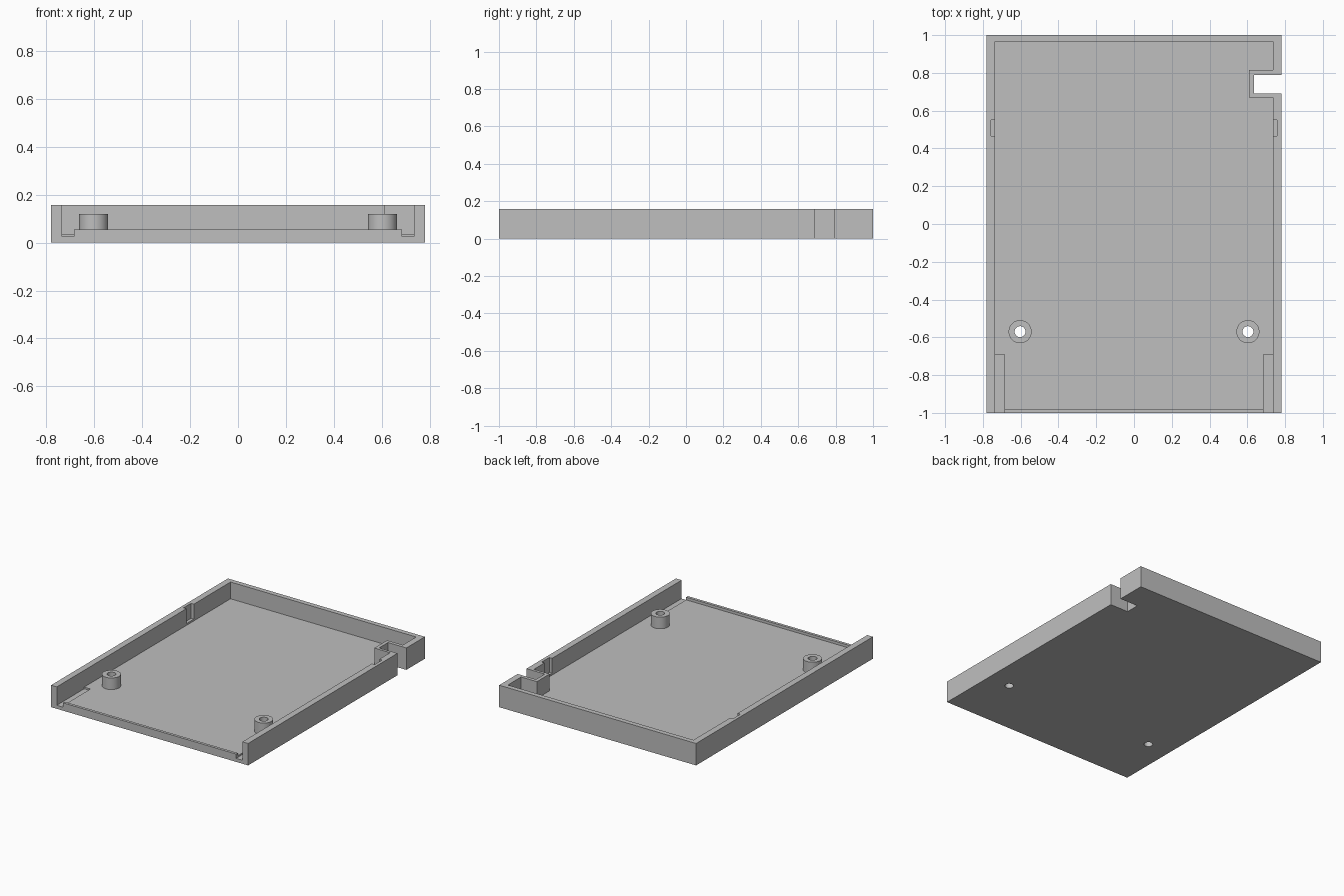
import bpy
import bmesh
from math import radians

if "Cube" in bpy.data.objects:
    bpy.data.objects.remove(bpy.data.objects["Cube"], do_unlink=True)

W, L, H = 0.78, 1.0, 0.157        # half width, half length, height
IN_X, IN_Y = 0.735, 0.965         # inner wall faces
FLOOR, LIP, TROUGH = 0.037, 0.056, 0.025
ABOVE = 0.3                       # cutters reach past the rim
POST_X, POST_Y = 0.603, -0.57

grey = bpy.data.materials.new("Matte grey")
grey.use_nodes = True
colour = (0.52, 0.52, 0.52, 1)
grey.diffuse_color = colour
grey.node_tree.nodes["Principled BSDF"].inputs["Base Color"].default_value = colour


def prism(name, outline, z0, z1):
    """Extrude a flat outline from z0 up to z1."""
    bm = bmesh.new()
    face = bm.faces.new([bm.verts.new((x, y, z0)) for x, y in outline])
    top = bmesh.ops.extrude_face_region(bm, geom=[face])["geom"]
    bmesh.ops.translate(bm, vec=(0, 0, z1 - z0),
                        verts=[v for v in top if isinstance(v, bmesh.types.BMVert)])
    bmesh.ops.recalc_face_normals(bm, faces=bm.faces)
    mesh = bpy.data.meshes.new(name)
    bm.to_mesh(mesh)
    bm.free()
    mesh.materials.append(grey)
    obj = bpy.data.objects.new(name, mesh)
    bpy.context.collection.objects.link(obj)
    return obj


def box(name, x0, x1, y0, y1, z0, z1):
    x0, x1 = sorted((x0, x1))
    return prism(name, [(x0, y0), (x1, y0), (x1, y1), (x0, y1)], z0, z1)


def cylinder(name, x, y, radius, z0, z1):
    bpy.ops.mesh.primitive_cylinder_add(vertices=48, radius=radius, depth=z1 - z0,
                                        location=(x, y, (z0 + z1) / 2))
    obj = bpy.context.object
    obj.name = name
    obj.data.materials.append(grey)
    return obj


def activate(obj):
    bpy.ops.object.select_all(action='DESELECT')
    obj.select_set(True)
    bpy.context.view_layer.objects.active = obj


def cut(target, cutter):
    """Subtract the cutter, then discard it."""
    activate(target)
    mod = target.modifiers.new("Cut", 'BOOLEAN')
    mod.operation, mod.solver, mod.object = 'DIFFERENCE', 'EXACT', cutter
    bpy.ops.object.modifier_apply(modifier=mod.name)
    bpy.data.objects.remove(cutter, do_unlink=True)


# Tray body with its cavity, which steps around the side notch
tray = box("tray", -W, W, -L, L, 0, H)
cavity = [(-IN_X, -0.98), (IN_X, -0.98), (IN_X, 0.67), (0.61, 0.67),
          (0.61, 0.815), (IN_X, 0.815), (IN_X, IN_Y), (-IN_X, IN_Y)]
cut(tray, prism("cavity_cutter", cavity, FLOOR, ABOVE))

# Open front above a low lip, and the notch through the left wall
cut(tray, box("front_cutter", -IN_X, IN_X, -1.1, -0.9, LIP, ABOVE))
cut(tray, box("notch_cutter", 0.635, 0.9, 0.69, 0.79, -0.1, ABOVE))

for side, label in ((1, "left"), (-1, "right")):
    # Shallow trough at the front corner and clip recess in the wall
    cut(tray, box("trough_cutter", side * 0.685, side * IN_X, -1.1, -0.69, TROUGH, ABOVE))
    cut(tray, box("recess_cutter", side * 0.7, side * 0.757, 0.465, 0.55, 0.05, ABOVE))
    # Hollow screw post, with its hole continuing through the floor
    post = cylinder(label + "_screw_post", side * POST_X, POST_Y, 0.061, FLOOR, 0.12)
    for part in (tray, post):
        cut(part, cylinder("hole_cutter", side * POST_X, POST_Y, 0.029, -0.1, ABOVE))
    activate(post)
    bpy.ops.object.shade_smooth_by_angle(angle=radians(30))

activate(tray)
bpy.ops.object.shade_smooth_by_angle(angle=radians(30))
